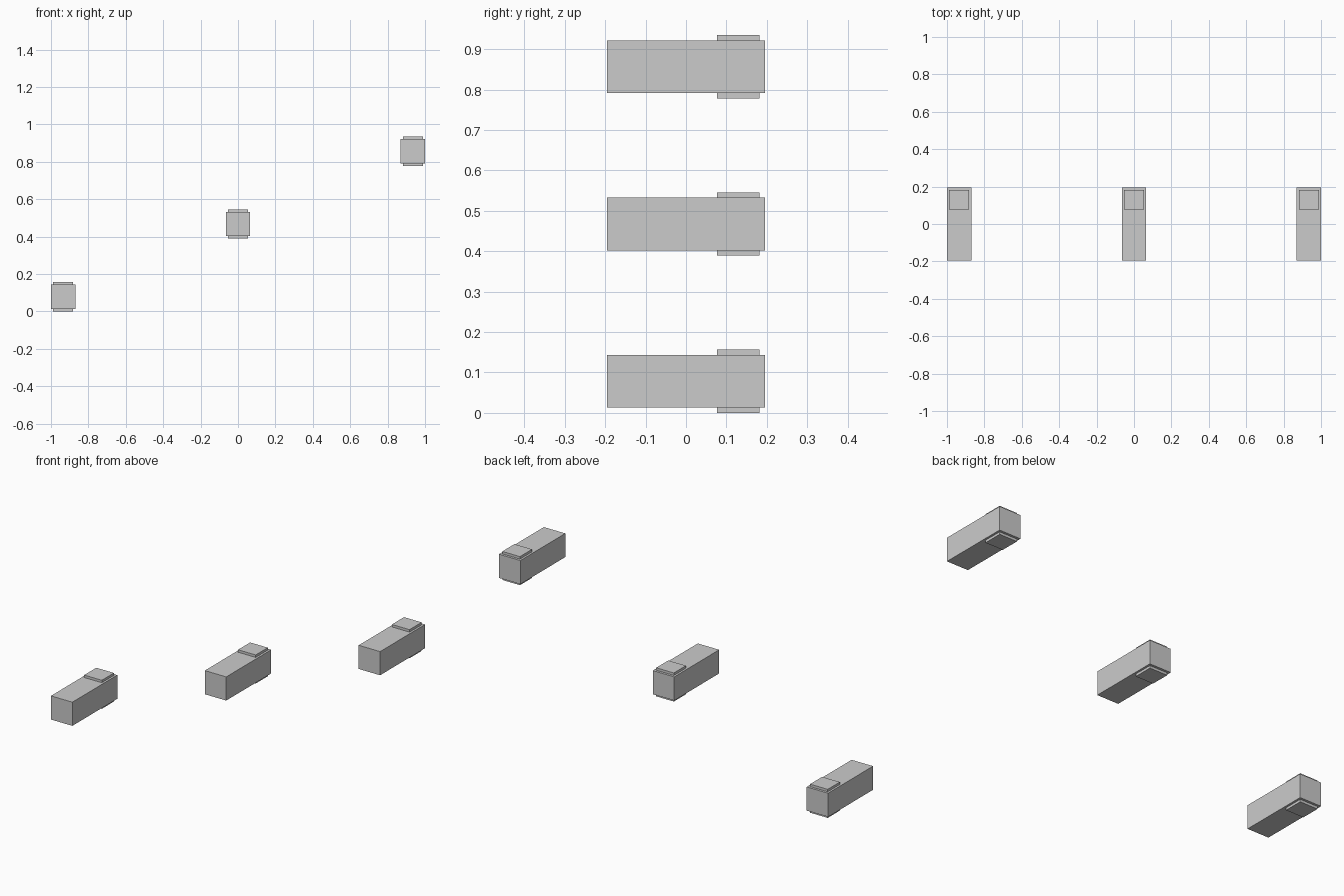
import bpy

if "Cube" in bpy.data.objects:
    bpy.data.objects.remove(bpy.data.objects["Cube"])


def box(name, lo, hi):
    """Axis-aligned box between two corners."""
    centre = [(a + b) / 2 for a, b in zip(lo, hi)]
    bpy.ops.mesh.primitive_cube_add(size=1, location=centre)
    ob = bpy.context.object
    ob.name = name
    ob.scale = [b - a for a, b in zip(lo, hi)]
    bpy.ops.object.transform_apply(location=False, rotation=False, scale=True)
    return ob


HALF_W, HALF_L, HALF_H = 0.065, 0.195, 0.065   # block half sizes
PAD_HALF_W, PAD_T = 0.0535, 0.0135             # pad half width, thickness
PAD_Y0, PAD_Y1 = 0.077, 0.182                  # pad extent near the back

# three identical blocks stepping up from left to right
for i, label in enumerate(("left", "middle", "right")):
    x = (i - 1) * 0.935
    z = HALF_H + PAD_T + i * 0.389
    top, bottom = z + HALF_H, z - HALF_H

    # main block
    box(f"{label}_block", (x - HALF_W, -HALF_L, bottom), (x + HALF_W, HALF_L, top))

    # thin pads on the upper and lower faces
    box(f"{label}_top_pad", (x - PAD_HALF_W, PAD_Y0, top),
        (x + PAD_HALF_W, PAD_Y1, top + PAD_T))
    box(f"{label}_bottom_pad", (x - PAD_HALF_W, PAD_Y0, bottom - PAD_T),
        (x + PAD_HALF_W, PAD_Y1, bottom))
